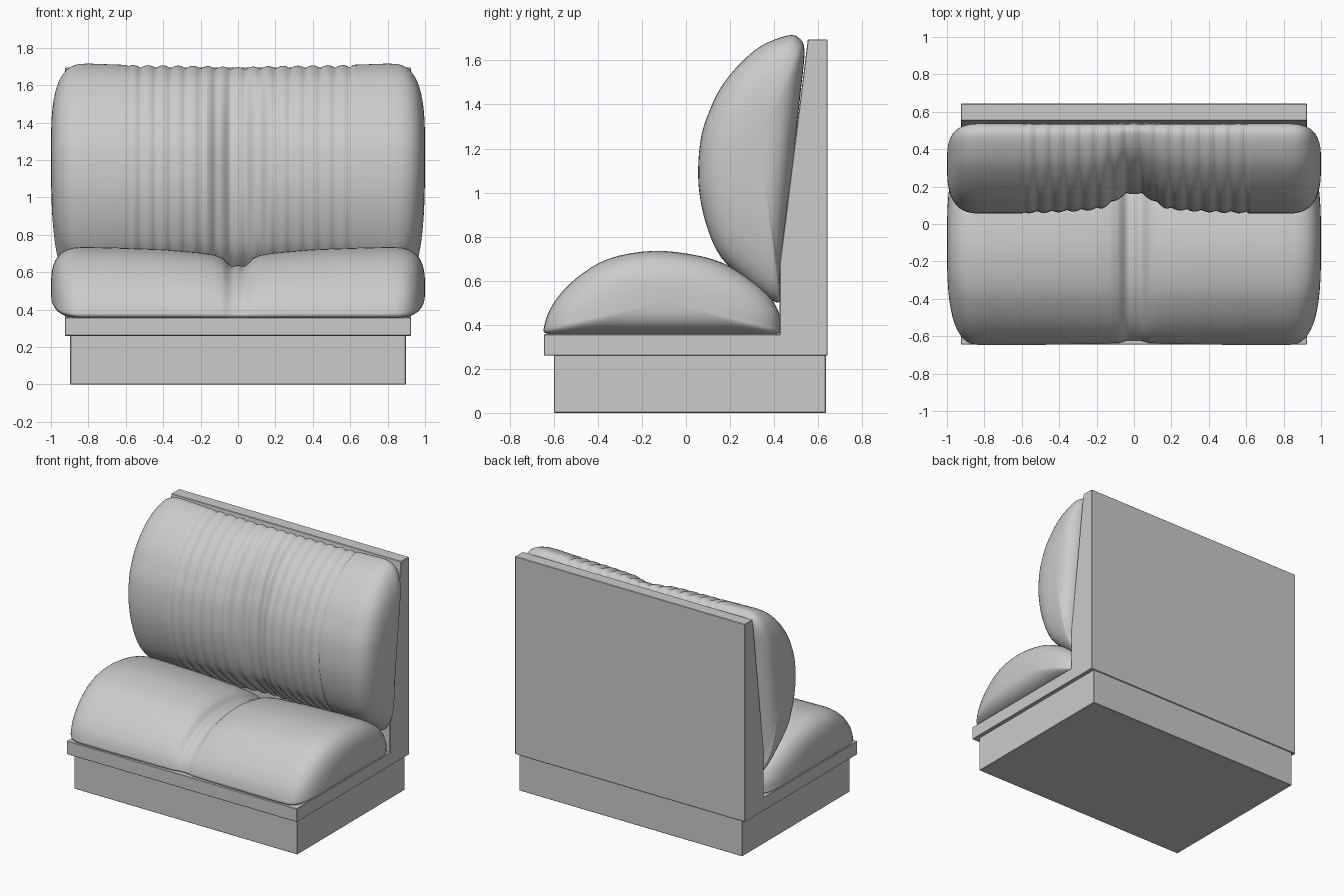
import bpy, bmesh, math
from mathutils import Vector

if "Cube" in bpy.data.objects:
    bpy.data.objects.remove(bpy.data.objects["Cube"])


def prism(name, outline, half, bevel=0.003):
    # extrude a (y, z) outline symmetrically along x
    bm = bmesh.new()
    a = [bm.verts.new((-half, y, z)) for y, z in outline]
    b = [bm.verts.new((half, y, z)) for y, z in outline]
    bm.faces.new(a)
    bm.faces.new(b[::-1])
    for i in range(len(a)):
        j = (i + 1) % len(a)
        bm.faces.new((a[i], b[i], b[j], a[j]))
    return finish(name, bm, bevel)


def finish(name, bm, bevel=0):
    bmesh.ops.recalc_face_normals(bm, faces=bm.faces)
    me = bpy.data.meshes.new(name)
    bm.to_mesh(me)
    bm.free()
    ob = bpy.data.objects.new(name, me)
    bpy.context.collection.objects.link(ob)
    if bevel:
        m = ob.modifiers.new("edge", 'BEVEL')
        m.width = bevel
        m.segments = 1
    return ob


def smooth_loop(pts, n=4):
    # closed Catmull-Rom resampling
    P = [Vector(p) for p in pts]
    out = []
    for i in range(len(P)):
        a, b, c, d = (P[(i + k) % len(P)] for k in (-1, 0, 1, 2))
        for s in range(n):
            t = s / n
            out.append(0.5 * (2 * b + (c - a) * t + (2 * a - 5 * b + 4 * c - d) * t * t
                              + (3 * b - a - 3 * c + d) * t ** 3))
    return out


def lerp_table(x, table):
    x = abs(x)
    for (x0, v0), (x1, v1) in zip(table, table[1:]):
        if x <= x1:
            t = (x - x0) / (x1 - x0)
            return v0 + (v1 - v0) * t
    return table[-1][1]


def cushion(name, profile, base, tangent, centre, depth, length):
    # loft the profile along x; depth(x) / length(x) scale it, ends close in a rounded bulge
    loop = smooth_loop(profile)
    o, c = Vector(base), Vector(centre)
    t = Vector(tangent).normalized()
    n = Vector((-t.y, t.x))
    ends = []
    for i in range(1, 15):
        a = math.pi / 2 * min(i / 14, 0.9995)
        ends.append((0.8 + 0.2 * math.sin(a) ** 0.667, math.cos(a) ** 0.667))
    mid = [(-0.8 + 1.6 * i / 120, 1.0) for i in range(121)]
    stations = [(-x, k) for x, k in reversed(ends)] + mid + ends
    bm = bmesh.new()
    rings = []
    for x, k in stations:
        ring = []
        for p in loop:
            q = p + n * (p - o).dot(n) * (depth(x) - 1)
            q += t * (p - c).dot(t) * (length(x) - 1)
            q = c + (q - c) * k
            ring.append(bm.verts.new((x, q.x, q.y)))
        rings.append(ring)
    for r, s in zip(rings, rings[1:]):
        for i in range(len(r)):
            j = (i + 1) % len(r)
            bm.faces.new((r[i], r[j], s[j], s[i]))
    bm.faces.new(rings[0])
    bm.faces.new(rings[-1])
    for f in bm.faces:
        f.smooth = True
    return finish(name, bm)


# plinth and L-shaped frame
prism("plinth", [(-0.6, 0), (0.635, 0), (0.635, 0.265), (-0.6, 0.265)], 0.897)
prism("frame", [(-0.645, 0.26), (0.643, 0.26), (0.643, 1.695), (0.553, 1.695),
                (0.425, 0.67), (0.425, 0.357), (-0.645, 0.357)], 0.924)

# seat cushion with centre groove
seat_profile = [(-0.62, 0.357), (-0.642, 0.40), (-0.60, 0.50), (-0.50, 0.61), (-0.35, 0.70),
                (-0.15, 0.735), (0.05, 0.715), (0.2, 0.665), (0.35, 0.565), (0.42, 0.46),
                (0.427, 0.39), (0.405, 0.357), (0.2, 0.357), (-0.1, 0.357), (-0.4, 0.357)]
seat_groove = [(0, 0.745), (0.035, 0.725), (0.05, 0.76), (0.08, 0.84), (0.12, 0.885),
               (0.2, 0.92), (0.4, 0.965), (0.6, 0.985), (0.8, 1.0)]
seat_length = [(0, 0.955), (0.035, 0.955), (0.08, 0.98), (0.2, 0.99), (0.6, 1.0)]
cushion("seat_cushion", seat_profile, (0, 0.357), (1, 0), (-0.1, 0.51),
        lambda x: lerp_table(x, seat_groove), lambda x: lerp_table(x, seat_length))

# back cushion with pleats and centre tuck
back_profile = [(0.415, 0.50), (0.265, 0.605), (0.16, 0.705), (0.10, 0.83), (0.065, 0.97),
                (0.055, 1.105), (0.07, 1.26), (0.11, 1.38), (0.16, 1.48), (0.24, 1.58),
                (0.34, 1.665), (0.46, 1.713), (0.515, 1.70), (0.538, 1.64),
                (0.52, 1.45), (0.487, 1.15), (0.455, 0.85), (0.43, 0.60)]
back_tuck = [(0, 0.75), (0.05, 0.765), (0.09, 0.83), (0.13, 0.885), (0.17, 0.94),
             (0.25, 0.965), (0.45, 0.99), (0.62, 1.0)]


def pleat(x):
    if abs(x) > 0.6:
        return 0
    return 1 - abs(math.cos(math.pi * x / 0.08))


cushion("back_cushion", back_profile, (0.415, 0.5), (0.125, 1.15), (0.33, 1.25),
        lambda x: lerp_table(x, back_tuck) - 0.025 * pleat(x),
        lambda x: lerp_table(x, [(0, 0.965), (0.2, 0.975), (0.6, 0.985), (0.8, 1)]) - 0.03 * pleat(x))
